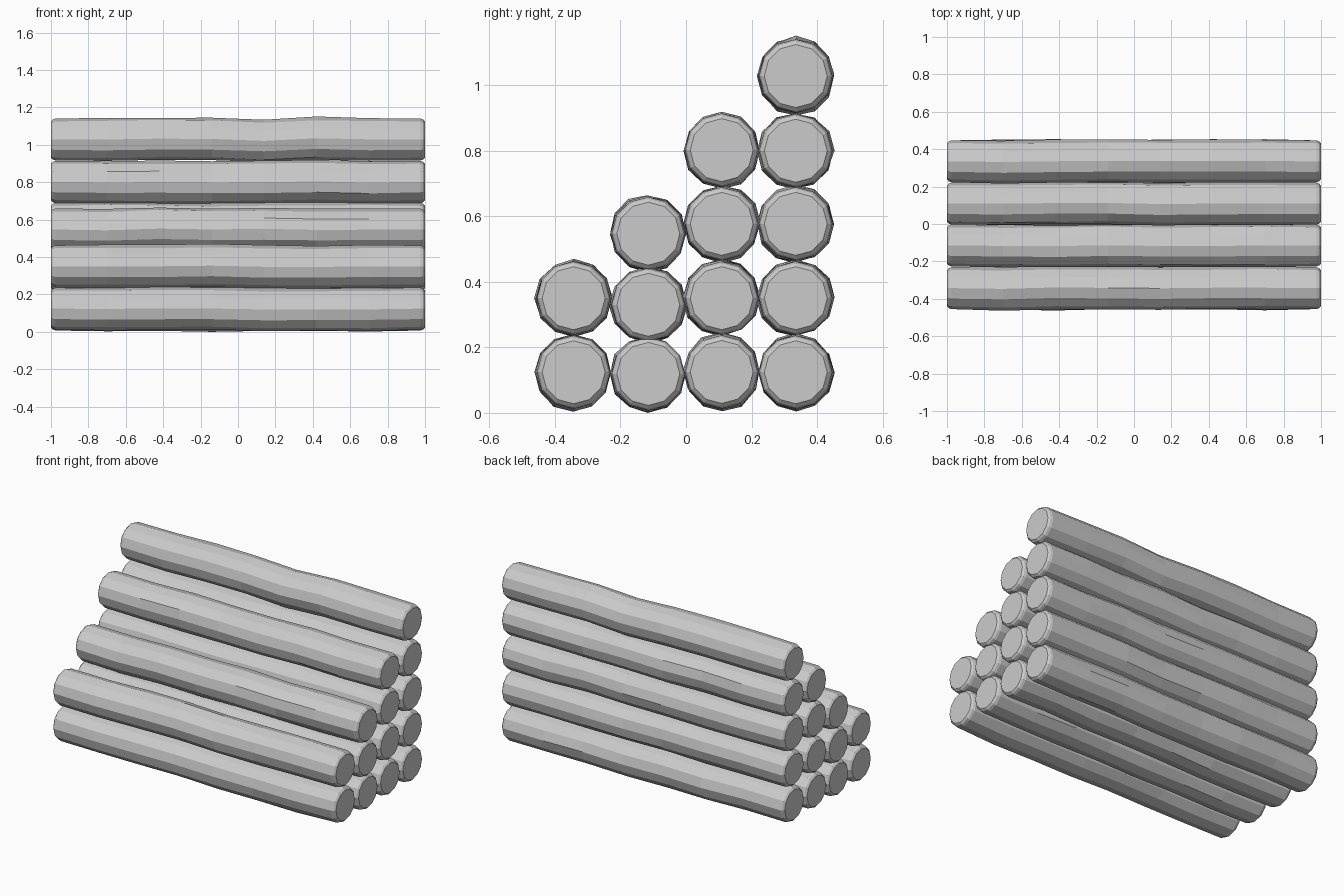
import bpy, math, random

if "Cube" in bpy.data.objects:
    bpy.data.objects.remove(bpy.data.objects["Cube"])

random.seed(7)
SIDES = 12

# (x, radius) rings: chamfered ends, gently wavy body between
END = [(-1.0, 0.096), (-0.99, 0.107), (-0.975, 0.112)]
BODY = [-0.70, -0.42, -0.14, 0.14, 0.42, 0.70]
TOP_WAVE = [0.0, 0.005, 0.003, -0.007, 0.007, 0.001]


def make_log(name, cy, cz, wave=None):
    rings = [(x, r, 0, 0, 0) for x, r in END]
    for i, x in enumerate(BODY):
        dz = wave[i] if wave else random.uniform(-0.005, 0.005)
        rings.append((x, 0.114, random.uniform(-0.004, 0.004), dz, 0.003))
    rings += [(-x, r, 0, 0, 0) for x, r in reversed(END)]

    verts, faces = [], []
    for x, r, dy, dz, rough in rings:
        for s in range(SIDES):
            a = 2 * math.pi * s / SIDES
            rr = r + random.uniform(-rough, rough)
            verts.append((x, cy + dy + rr * math.cos(a), cz + dz + rr * math.sin(a)))
    for i in range(len(rings) - 1):
        for s in range(SIDES):
            t = (s + 1) % SIDES
            a, b = i * SIDES, (i + 1) * SIDES
            faces.append((a + s, a + t, b + t, b + s))
    last = (len(rings) - 1) * SIDES
    faces.append(tuple(reversed(range(SIDES))))
    faces.append(tuple(range(last, last + SIDES)))

    mesh = bpy.data.meshes.new(name)
    mesh.from_pydata(verts, [], faces)
    mesh.update()
    obj = bpy.data.objects.new(name, mesh)
    bpy.context.collection.objects.link(obj)
    return obj


# stepped stack: each column lists the log centre heights
COLUMNS = [
    (-0.343, [0.127, 0.353]),
    (-0.115, [0.122, 0.333, 0.55]),
    (0.109, [0.128, 0.353, 0.58, 0.805]),
    (0.335, [0.127, 0.353, 0.58, 0.803, 1.031]),
]
logs = []
for c, (y, heights) in enumerate(COLUMNS):
    for k, z in enumerate(heights):
        top = c == 3 and k == 4
        logs.append(make_log(f"log_column{c + 1}_row{k + 1}", y, z,
                             TOP_WAVE if top else None))

# rest the stack on the ground
low = min(v.co.z for o in logs for v in o.data.vertices)
for o in logs:
    for v in o.data.vertices:
        v.co.z -= low
